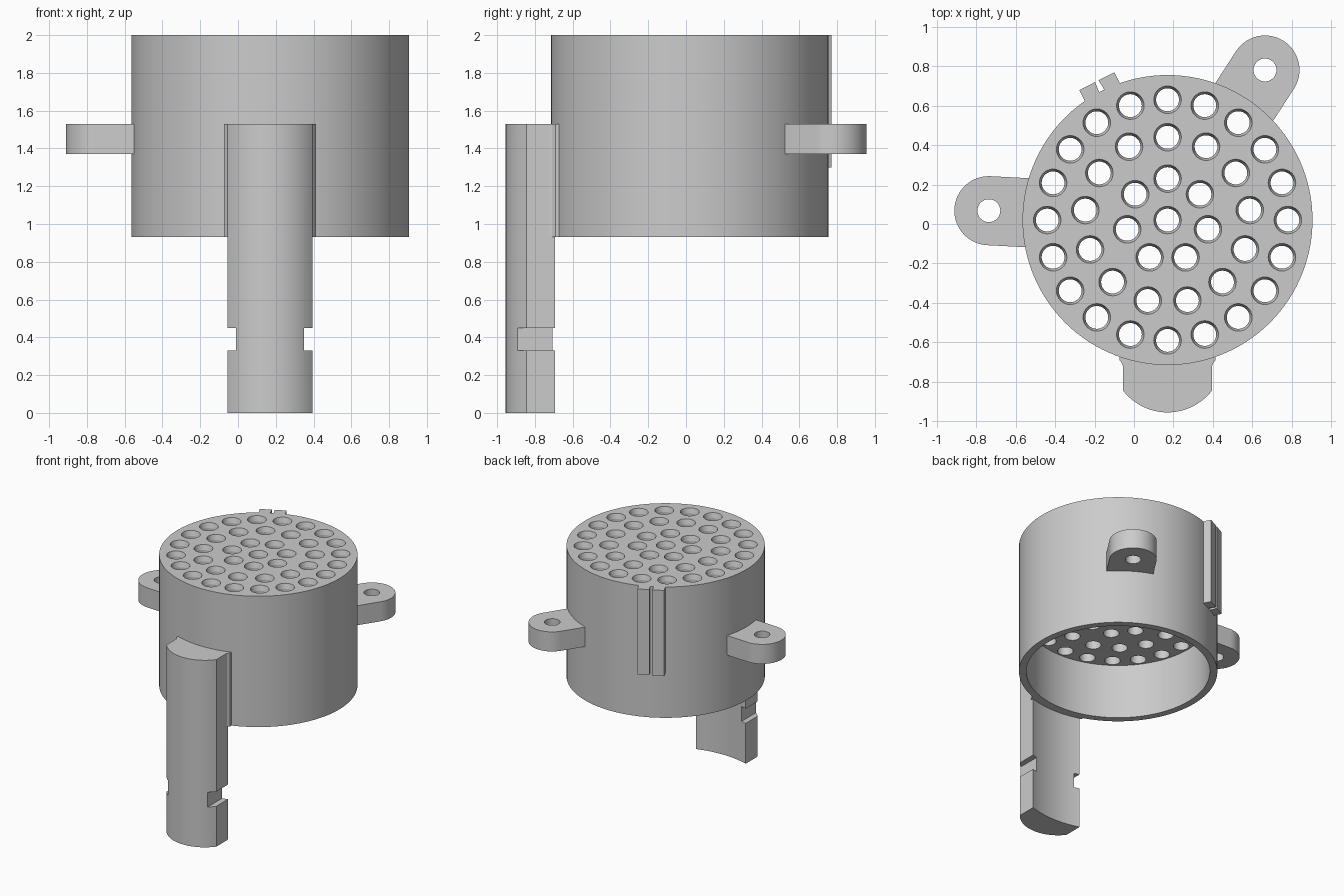
import bpy, bmesh, math
from mathutils import Vector

if "Cube" in bpy.data.objects:
    bpy.data.objects.remove(bpy.data.objects["Cube"], do_unlink=True)

CENTER = Vector((0.17, 0.02))   # axis of the cup
R, TOP, BASE = 0.735, 2.0, 0.93

grey = bpy.data.materials.new("plain grey")
grey.use_nodes = True
colour = (0.6, 0.6, 0.6, 1)
grey.diffuse_color = colour
grey.node_tree.nodes["Principled BSDF"].inputs["Base Color"].default_value = colour


def finish(name, bm):
    bmesh.ops.recalc_face_normals(bm, faces=bm.faces)
    mesh = bpy.data.meshes.new(name)
    bm.to_mesh(mesh)
    bm.free()
    mesh.materials.append(grey)
    ob = bpy.data.objects.new(name, mesh)
    bpy.context.collection.objects.link(ob)
    return ob


def activate(ob):
    bpy.ops.object.select_all(action='DESELECT')
    ob.select_set(True)
    bpy.context.view_layer.objects.active = ob


def smooth(ob, degrees=15):
    activate(ob)
    bpy.ops.object.shade_smooth_by_angle(angle=math.radians(degrees))


def cut(ob, cutter):
    cutter.hide_render = True
    mod = ob.modifiers.new("cut", 'BOOLEAN')
    mod.operation, mod.solver, mod.object = 'DIFFERENCE', 'EXACT', cutter
    activate(ob)
    bpy.ops.object.modifier_apply(modifier=mod.name)
    bpy.data.objects.remove(cutter, do_unlink=True)


def arc(c, r, start, end, n):
    """Points along an arc, angles in degrees."""
    angles = [math.radians(start + (end - start) * i / n) for i in range(n + 1)]
    return [Vector((c[0] + r * math.cos(a), c[1] + r * math.sin(a))) for a in angles]


def prism(name, outline, z0, z1):
    bm = bmesh.new()
    face = bm.faces.new([bm.verts.new((p[0], p[1], z0)) for p in outline])
    ext = bmesh.ops.extrude_face_region(bm, geom=[face])
    verts = [v for v in ext["geom"] if isinstance(v, bmesh.types.BMVert)]
    bmesh.ops.translate(bm, vec=(0, 0, z1 - z0), verts=verts)
    return finish(name, bm)


def add_lathe(bm, c, profile, n):
    """Closed solid of revolution; first and last profile points are capped."""
    rings = [[bm.verts.new((p.x, p.y, z)) for p in arc(c, r, 0, 360, n)[:-1]]
             for r, z in profile]
    for a, b in zip(rings, rings[1:]):
        for i in range(n):
            j = (i + 1) % n
            bm.faces.new((a[i], a[j], b[j], b[i]))
    bm.faces.new(rings[0])
    bm.faces.new(rings[-1])


def radial(angle, along, side):
    """Cup-centred point: distance along a direction and sideways from it."""
    a = math.radians(angle)
    out = Vector((math.cos(a), math.sin(a)))
    return CENTER + out * along + Vector((-out.y, out.x)) * side


# Cup: thick perforated top over an open cavity
bm = bmesh.new()
add_lathe(bm, CENTER, [(0.68, 1.376), (0.68, BASE), (R, BASE), (R, TOP)], 120)
cup = finish("cup", bm)

# Rings of chamfered through holes
bm = bmesh.new()
for count, radius in ((1, 0), (7, 0.21), (13, 0.42), (20, 0.61)):
    for k in range(count):
        c = radial(90 + 360 * k / count, radius, 0)
        add_lathe(bm, c, [(0.058, 1.3), (0.058, 1.96), (0.07, TOP), (0.07, 2.05)], 32)
cut(cup, finish("hole_cutter", bm))
smooth(cup)

# Two mounting ears with screw holes
for name, angle in (("right_ear", 177), ("back_ear", 57)):
    eye = radial(angle, 0.907, 0)
    outline = [radial(angle, 0.7, 0.175), radial(angle, 0.7, -0.175)]
    outline += arc(eye, 0.175, angle - 90, angle + 90, 32)
    ear = prism(name, outline, 1.37, 1.53)
    cut(ear, prism("ear_cutter", arc(eye, 0.058, 0, 360, 32)[:-1], 1.3, 1.6))
    smooth(ear)

# Front leg: convex outside, concave inside
half = 0.225
bend = math.degrees(math.asin(half / 0.285))
sweep = math.degrees(math.asin(half / R))
outline = arc((CENTER.x, -0.67), 0.285, -90 - bend, -90 + bend, 24)
outline += arc((CENTER.x, 0.007), R, -90 + sweep, -90 - sweep, 24)
leg = prism("front_leg", outline, 0, 1.53)
for side in (-1, 1):
    x0, x1 = CENTER.x + side * 0.18, CENTER.x + side * 0.3
    box = [(x0, -1), (x1, -1), (x1, -0.6), (x0, -0.6)]
    cut(leg, prism("notch_cutter", box, 0.33, 0.45))
smooth(leg)

# Small flare joining the leg to the cup wall
flare = [radial(-90, d, s) for d, s in ((0.755, -0.224), (0.73, -0.228), (0.71, -0.243), (0.69, -0.243))]
flare += [radial(-90, d, s) for d, s in ((0.69, 0.243), (0.71, 0.243), (0.73, 0.228), (0.755, 0.224))]
smooth(prism("leg_flare", flare, BASE, 1.53))

# Pair of key rails with a narrow slot between them
for name, side in (("left_rail", -1), ("right_rail", 1)):
    rail = [radial(117, d, side * s)
            for d, s in ((0.71, 0.016), (0.79, 0.01), (0.79, 0.1), (0.71, 0.1))]
    prism(name, rail, 1.3, TOP)
